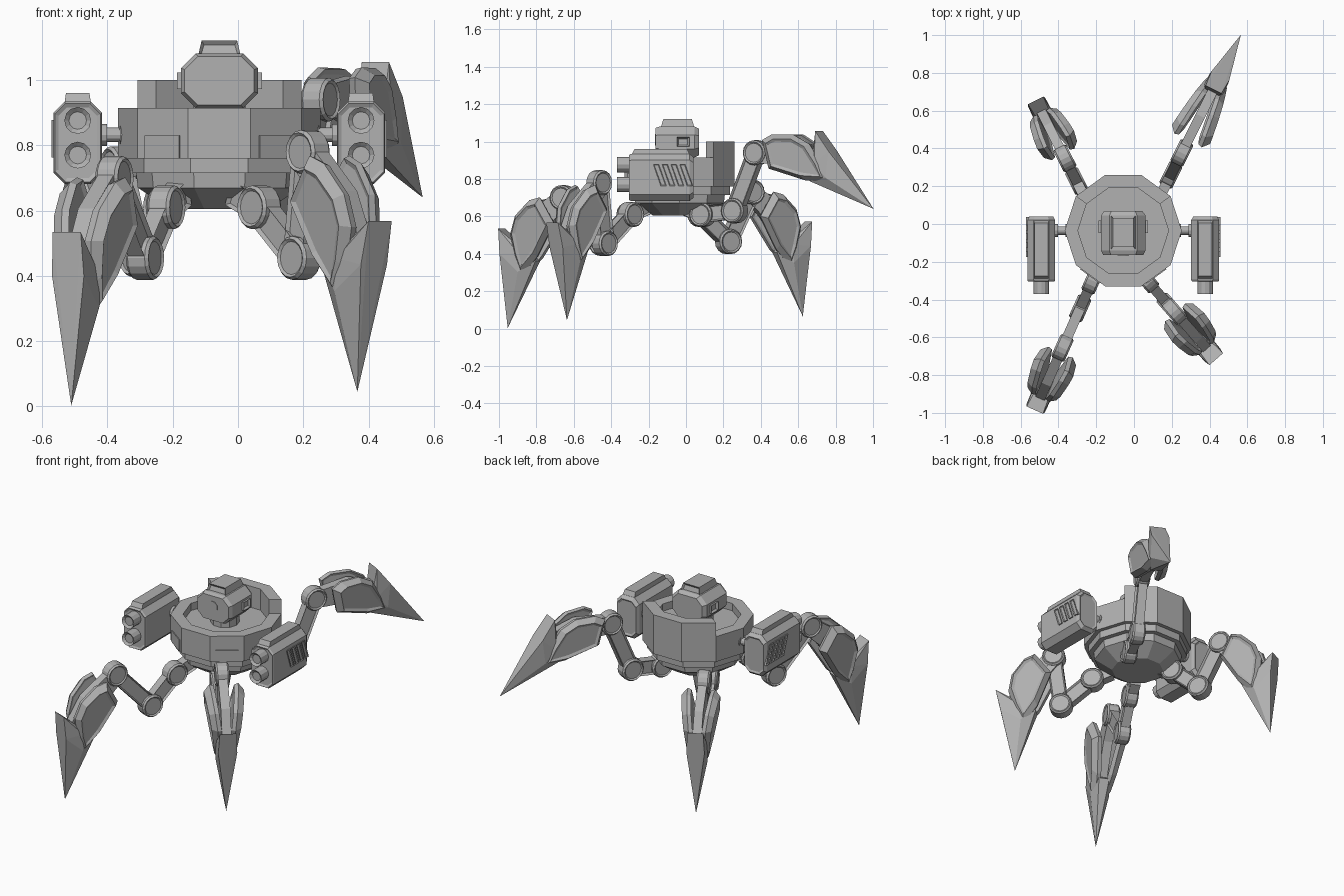
import bpy, bmesh, math
from mathutils import Matrix, Vector

if "Cube" in bpy.data.objects:
    bpy.data.objects.remove(bpy.data.objects["Cube"])

steel = bpy.data.materials.new("steel_grey")
steel.use_nodes = True
GREY = (0.44, 0.44, 0.44, 1)
steel.diffuse_color = GREY
steel.node_tree.nodes["Principled BSDF"].inputs["Base Color"].default_value = GREY

CX, CY = -0.057, -0.035
T = Matrix.Translation


def loft(name, rings, m=None, inset=None, thick=0.012, depth=-0.012):
    """Skin a list of rings, cap the ends, recess faces looking along the inset axis."""
    bm = bmesh.new()
    rows = [[bm.verts.new(p) for p in ring] for ring in rings]
    n = len(rows[0])
    for a, b in zip(rows, rows[1:]):
        for i in range(n):
            j = (i + 1) % n
            bm.faces.new((a[i], a[j], b[j], b[i]))
    bm.faces.new(rows[0])
    bm.faces.new(rows[-1])
    return finish(name, bm, m, inset, thick, depth)


def finish(name, bm, m=None, inset=None, thick=0.012, depth=-0.012):
    bmesh.ops.recalc_face_normals(bm, faces=bm.faces)
    bm.normal_update()
    if inset:
        ax = Vector(inset)
        faces = [f for f in bm.faces if abs(f.normal.dot(ax)) > 0.93]
        bmesh.ops.inset_individual(bm, faces=faces, thickness=thick, depth=depth)
    mesh = bpy.data.meshes.new(name)
    bm.to_mesh(mesh)
    bm.free()
    mesh.materials.append(steel)
    ob = bpy.data.objects.new(name, mesh)
    bpy.context.collection.objects.link(ob)
    ob.matrix_world = m or Matrix()
    return ob


def hull(name, pts, m):
    bm = bmesh.new()
    for p in pts:
        bm.verts.new(p)
    bmesh.ops.convex_hull(bm, input=bm.verts)
    bmesh.ops.dissolve_limit(bm, angle_limit=0.02, verts=bm.verts, edges=bm.edges)
    return finish(name, bm, m)


def circle(n, r, start=0.0):
    return [(r * math.cos(start + math.tau * i / n), r * math.sin(start + math.tau * i / n))
            for i in range(n)]


def octagon(w, h, c):
    """Rectangle with half sizes w, h and cut corners."""
    return [(w, c - h), (w, h - c), (w - c, h), (c - w, h),
            (-w, h - c), (-w, c - h), (c - w, -h), (w - c, -h)]


def along_y(outline, y, s=1.0):
    return [(a * s, y, b * s) for a, b in outline]


def along_z(outline, z):
    return [(a, b, z) for a, b in outline]


def box(name, size, m, inset=None, taper=1.0):
    x, y, z = (v / 2 for v in size)
    base = [(-x, -y), (x, -y), (x, y), (-x, y)]
    return loft(name, [along_z(base, -z), along_z([(a * taper, b * taper) for a, b in base], z)],
                m, inset)


# hull: ten-sided tub with a stepped underside
profile = [(.15, .605), (.25, .67), (.255, .715), (.285, .715), (.285, .76),
           (.31, .76), (.31, .915), (.24, .915), (.24, .87)]
loft("body", [along_z(circle(10, r), z) for r, z in profile], T((CX, CY, 0)))

# raised wall over the three rear sides
outer, inner = circle(10, .31)[1:5], circle(10, .24)[1:5]
plan = outer + inner[::-1]
loft("rear_wall", [along_z(plan, .91), along_z(plan, 1.0)], T((CX, CY, 0)))

# hatch plates low on the two front corner sides
for side, deg in (("right", 234), ("left", 306)):
    m = T((CX, CY, .795)) @ Matrix.Rotation(math.radians(deg), 4, "Z") @ T((.296, 0, 0))
    box(side + "_hatch", (.008, .13, .07), m)

# head
head = T((CX, -.045, .998))
shape = octagon(.118, .083, .045)
loft("head", [along_y(shape, y, s) for y, s in ((-.118, .9), (-.095, 1), (.09, 1), (.115, .85))], head)
box("head_top", (.13, .18, .045), head @ T((0, .0, .1)), (0, 1, 0), .84)
box("head_ears", (.26, .065, .05), head @ T((0, .03, 0)), (1, 0, 0))
loft("neck", [along_z(circle(10, .08), z) for z in (.86, .93)], T((CX, -.045, 0)))
loft("lens", [along_y(circle(8, .033, math.pi / 8), y) for y in (-.121, -.1)],
     head @ T((0, 0, .012)))

# side weapon pods
for side, sx in (("left", 1), ("right", -1)):
    pod = T((CX + sx * .434, 0, .808))
    shape = octagon(.074, .126, .034)
    loft(side + "_pod", [along_y(shape, y, s) for y, s in
                         ((-.305, .95), (-.295, 1), (.02, 1), (.04, .86))], pod, (0, 1, 0), .012, -.006)
    box(side + "_pod_ridge", (.08, .31, .03), pod @ T((0, -.135, .138)), None, .9)
    for k, z in enumerate((.068, -.038)):
        loft(f"{side}_barrel_{k}", [along_y(circle(12, .041), y) for y in (-.28, -.37)],
             pod @ T((0, 0, z)), (0, 1, 0), .014, -.012)
    # slanted vents on the outer face
    for k in range(4):
        y = -.175 + k * .047
        vent = [(y, .07), (y + .03, .07), (y + .07, -.045), (y + .04, -.045)]
        loft(f"{side}_vent_{k}", [[(sx * x, a, b) for a, b in vent] for x in (.06, .08)], pod,
             (1, 0, 0), .006, -.005)
    # mounting arm and collar
    for part, r, a, b in (("pod_arm", .022, .27, .38), ("pod_collar", .034, .345, .37),
                          ("pod_socket", .034, .27, .305)):
        loft(f"{side}_{part}", [[(CX + sx * x, CY + p, .832 + q) for p, q in circle(12, r)]
                                for x in (a, b)])


# legs: every part lies in a vertical plane, local x pointing outward
def joint(name, m, p, r=.067, w=.038):
    loft(name, [along_y(circle(16, q), y) for y, q in
                ((-w, r * .88), (-w * .75, r), (w * .75, r), (w, r * .88))],
         m @ T((p[0], 0, p[1])), (0, 1, 0), .008, -.006)


def link(name, m, p, q, h=.088, w=.054):
    dx, dz = q[0] - p[0], q[1] - p[1]
    mid = T(((p[0] + q[0]) / 2, 0, (p[1] + q[1]) / 2))
    box(name, (math.hypot(dx, dz), w, h), m @ mid @ Matrix.Rotation(-math.atan2(dz, dx), 4, "Y"),
        (0, 1, 0))


SHELL = [(.04, .09), (.08, .14), (.19, .185), (.29, .175), (.40, .10), (.47, .035),
         (.34, -.012), (.13, -.035)]


def claw(name, m, p, tip):
    dx, dz = tip[0] - p[0], tip[1] - p[1]
    c = (m @ T((p[0], 0, p[1])) @ Matrix.Rotation(-math.atan2(dz, dx), 4, "Y")
         @ Matrix.Scale(math.hypot(dx, dz) / .75, 4))
    # spine between the armour shells
    spine = [(0, .05), (.17, .15), (.33, .17), (.36, .03), (.15, .0), (.02, -.05)]
    loft(name + "_spine", [along_y(spine, y) for y in (-.026, .026)], c)
    # armour shells, spread at the shoulder and closing on the blade
    mx, mz = .24, .08
    for side, sy in (("a", 1), ("b", -1)):
        rings = [[(mx + (x - mx) * s, sy * (w - .12 * (x - .2)), mz + (z - mz) * s) for x, z in SHELL]
                 for w, s in ((.037, .96), (.06, 1), (.092, .8))]
        loft(f"{name}_shell_{side}", rings, c, (0, 1, 0), .016, -.008)
    # pointed blade with a spur at the elbow
    half = [(.295, .25, .046), (.41, .185, .052), (.36, .09, .055), (.45, .05, .055), (.36, -.008, .03)]
    pts = [(x, s * w, z) for x, z, w in half for s in (-1, 1)]
    hull(name + "_blade", pts + [(.75, 0, 0)], c)


# name: hip x, y, hip z, direction, knee, shoulder, tip (outward distance, height)
LEGS = {
    "front_left": (.065, -.295, .61, (.66, -.75), (.185, .455), (.225, .78), (.455, .045)),
    "front_right": (-.22, -.30, .61, (-.407, -.914), (.16, .455), (.39, .70), (.715, .003)),
    "rear_right": (-.23, .08, .61, (-.45, .89), (.165, .465), (.30, .73), (.61, .065)),
    "rear_left": (.11, .09, .61, (.447, .894), (.19, .63), (.32, .94), (1.02, .64)),
}
for name, (x, y, hz, d, knee, top, tip) in LEGS.items():
    m = T((x, y, 0)) @ Matrix.Rotation(math.atan2(d[1], d[0]), 4, "Z")
    hip = (0, hz)
    link(name + "_bracket", m, (-.11, .655), hip, .08, .06)
    for part, p in (("hip", hip), ("knee", knee), ("shoulder", top)):
        joint(f"{name}_{part}", m, p)
    link(name + "_lower_link", m, hip, knee)
    link(name + "_upper_link", m, knee, top)
    claw(name + "_claw", m, top, tip)
